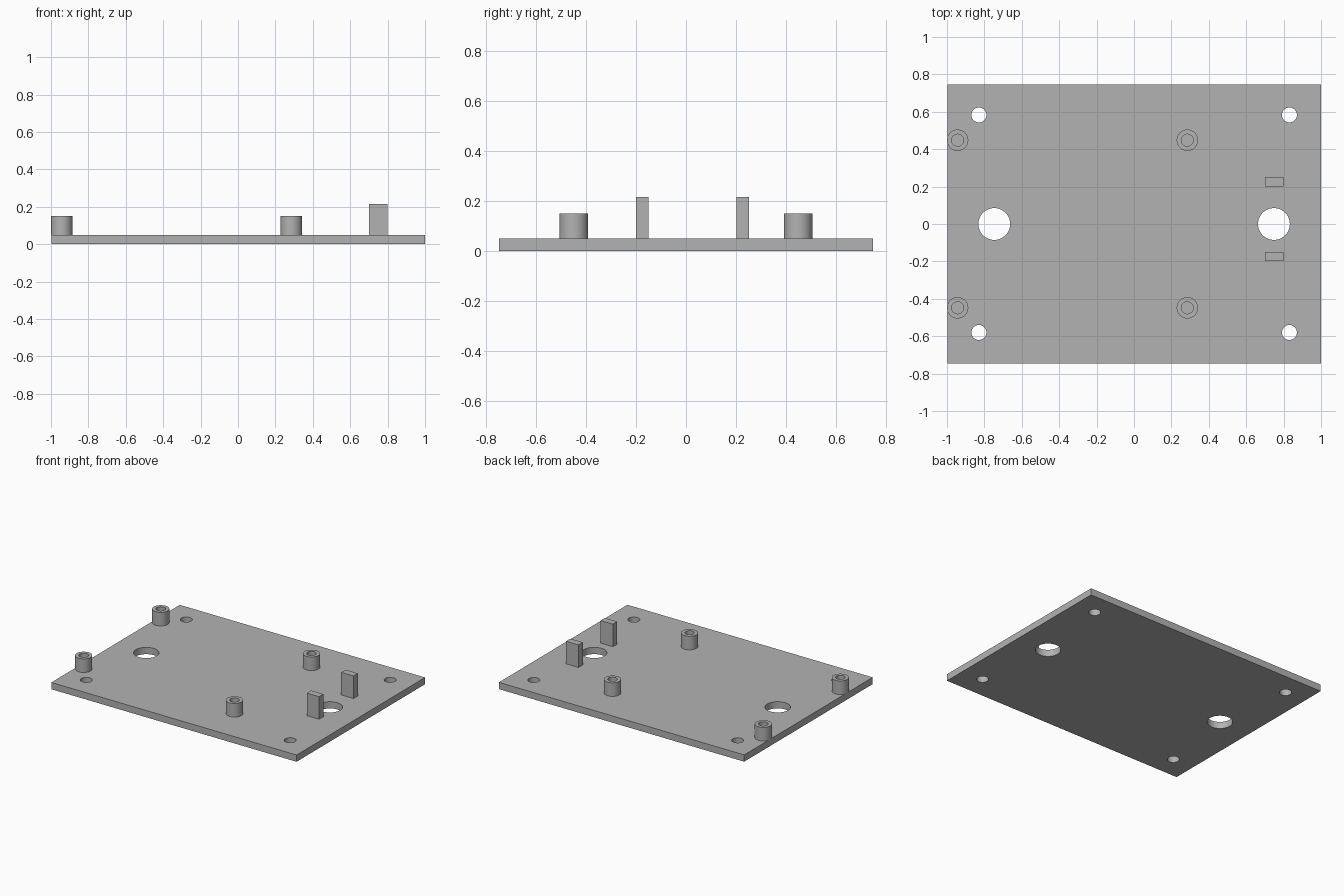
import bpy, bmesh, math
from mathutils import Vector

cube = bpy.data.objects.get("Cube")
if cube:
    bpy.data.objects.remove(cube, do_unlink=True)

# Single flat colour
GREY = (0.45, 0.45, 0.45, 1)
grey = bpy.data.materials.new("plain_grey")
grey.use_nodes = True
grey.diffuse_color = GREY
grey.node_tree.nodes["Principled BSDF"].inputs["Base Color"].default_value = GREY

THICK = 0.05


def finish(bm, name, location=(0, 0, 0)):
    bmesh.ops.recalc_face_normals(bm, faces=bm.faces)
    mesh = bpy.data.meshes.new(name)
    bm.to_mesh(mesh)
    bm.free()
    mesh.materials.append(grey)
    obj = bpy.data.objects.new(name, mesh)
    obj.location = location
    bpy.context.collection.objects.link(obj)
    return obj


def smooth(obj):
    bpy.ops.object.select_all(action='DESELECT')
    obj.select_set(True)
    bpy.context.view_layer.objects.active = obj
    bpy.ops.object.shade_smooth_by_angle(angle=math.radians(30))


def box(name, x0, x1, y0, y1, z0, z1):
    bm = bmesh.new()
    bmesh.ops.create_cube(bm, size=1)
    bmesh.ops.scale(bm, vec=(x1 - x0, y1 - y0, z1 - z0), verts=bm.verts)
    return finish(bm, name, ((x0 + x1) / 2, (y0 + y1) / 2, (z0 + z1) / 2))


def tube(name, x, y, inner, outer, z0, z1):
    bm = bmesh.new()
    corners = [(inner, z0), (inner, z1), (outer, z1), (outer, z0)]
    verts = [bm.verts.new((r, 0, z)) for r, z in corners]
    edges = [bm.edges.new((verts[i], verts[i - 1])) for i in range(4)]
    bmesh.ops.spin(bm, geom=verts + edges, axis=(0, 0, 1), cent=(0, 0, 0),
                   angle=math.tau, steps=64, use_merge=True)
    bmesh.ops.remove_doubles(bm, verts=bm.verts, dist=0.0001)
    obj = finish(bm, name, (x, y, 0))
    smooth(obj)


# Base plate
plate = box("base_plate", -0.997, 1, -0.747, 0.747, 0, THICK)

# Corner screw holes and two large openings, drilled with one cutter
holes = [(x, y, 0.04) for x in (-0.829, 0.831) for y in (-0.58, 0.583)]
holes += [(x, 0, 0.085) for x in (-0.747, 0.748)]
bm = bmesh.new()
for x, y, radius in holes:
    drill = bmesh.ops.create_cone(bm, cap_ends=True, segments=64, radius1=radius,
                                  radius2=radius, depth=0.3)
    bmesh.ops.translate(bm, vec=Vector((x, y, 0)), verts=drill["verts"])
cutter = finish(bm, "hole_cutter")
cutter.hide_render = True
drilling = plate.modifiers.new("holes", 'BOOLEAN')
drilling.operation = 'DIFFERENCE'
drilling.solver = 'EXACT'
drilling.object = cutter
bpy.context.view_layer.objects.active = plate
bpy.ops.object.modifier_apply(modifier=drilling.name)
bpy.data.objects.remove(cutter, do_unlink=True)
smooth(plate)

# Hollow standoffs
for side, x in (("right", -0.943), ("left", 0.285)):
    for end, y in (("front", -0.448), ("back", 0.448)):
        tube(f"{end}_{side}_standoff", x, y, 0.032, 0.057, THICK, 0.15)

# Upright tabs beside the left opening
for end, y in (("front", -0.199), ("back", 0.201)):
    box(f"{end}_tab", 0.7, 0.8, y, y + 0.05, THICK, 0.216)
